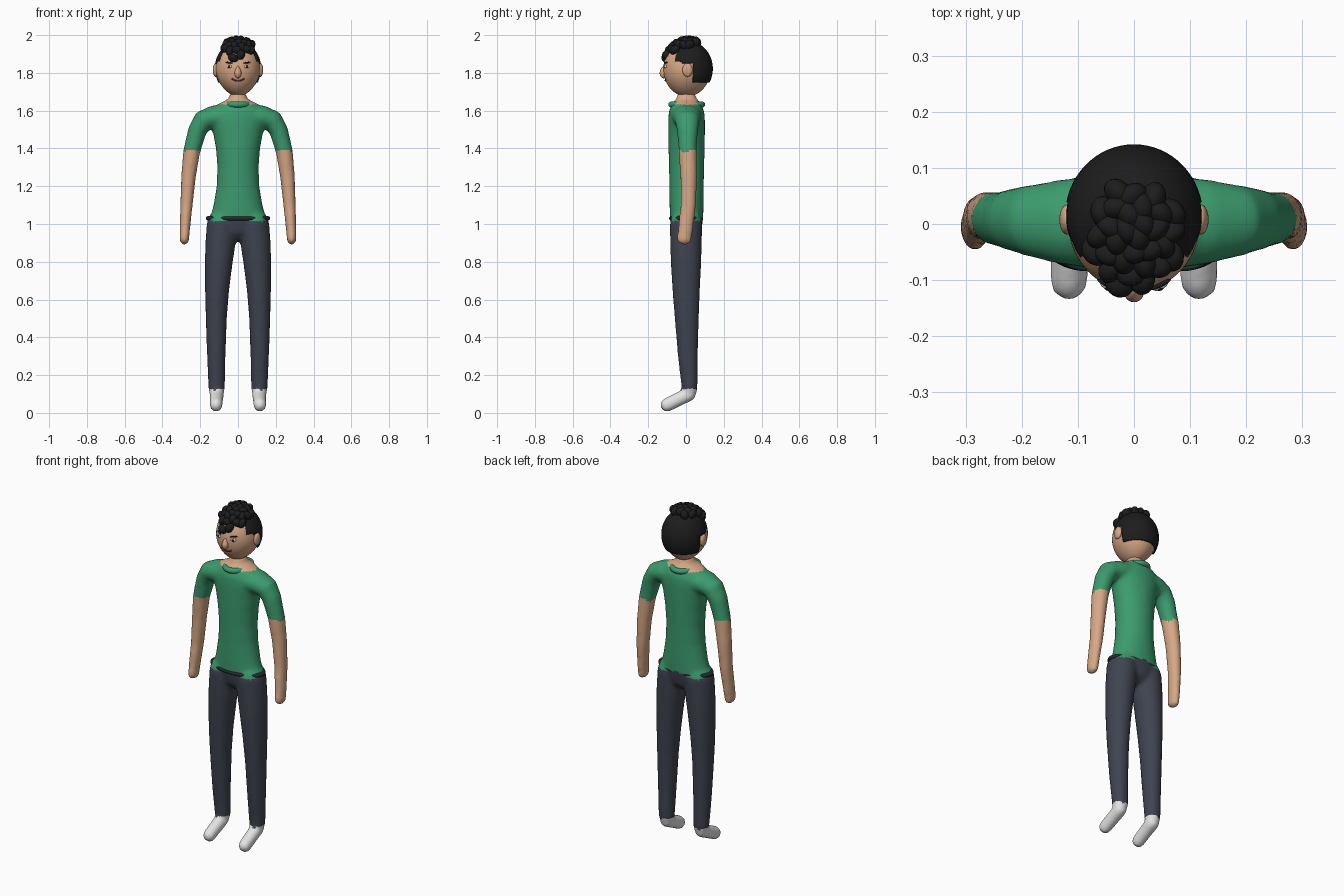
import bpy, bmesh, math
from mathutils import Vector, Matrix

if "Cube" in bpy.data.objects:
    bpy.data.objects.remove(bpy.data.objects["Cube"])


def material(name, rgb):
    m = bpy.data.materials.new(name)
    m.diffuse_color = (*rgb, 1)
    m.use_nodes = True
    m.node_tree.nodes["Principled BSDF"].inputs["Base Color"].default_value = m.diffuse_color
    return m


SKIN = material("skin", (0.68, 0.39, 0.24))
GREEN = material("shirt_green", (0.045, 0.33, 0.155))
NAVY = material("trouser_slate", (0.05, 0.057, 0.08))
WHITE = material("shoe_white", (0.78, 0.78, 0.78))
BLACK = material("hair_black", (0.012, 0.012, 0.012))
BELT = material("belt_charcoal", (0.02, 0.022, 0.028))
LIP = material("lip_brown", (0.16, 0.06, 0.045))


def finish(bm, name, *mats):
    bmesh.ops.recalc_face_normals(bm, faces=bm.faces)
    for f in bm.faces:
        f.smooth = True
    mesh = bpy.data.meshes.new(name)
    bm.to_mesh(mesh)
    bm.free()
    for m in mats:
        mesh.materials.append(m)
    ob = bpy.data.objects.new(name, mesh)
    bpy.context.collection.objects.link(ob)
    return ob


def loft(bm, rings, ref=(0, 1, 0), n=24):
    """Round-ended tube through rings of (x, y, z, side radius, ref radius)."""
    ref = Vector(ref)
    pts = [Vector(r[:3]) for r in rings]
    loops = []

    def ring(c, t, ru, rv):
        u = ref.cross(t).normalized()
        v = t.cross(u)
        loops.append([bm.verts.new(c + u * ru * math.cos(a) + v * rv * math.sin(a))
                      for a in (i * math.tau / n for i in range(n))])

    last = len(rings) - 1
    for i, r in enumerate(rings):
        t = (pts[min(i + 1, last)] - pts[max(i - 1, 0)]).normalized()
        ru, rv = r[3:]
        angles = [0]
        if i == 0:
            angles = [-80, -55, -28, 0]
        elif i == last:
            angles = [0, 28, 55, 80]
        for a in map(math.radians, angles):
            ring(pts[i] + t * min(ru, rv) * math.sin(a), t, ru * math.cos(a), rv * math.cos(a))
    for a, b in zip(loops, loops[1:]):
        for i in range(n):
            j = (i + 1) % n
            bm.faces.new((a[i], a[j], b[j], b[i]))
    bm.faces.new(loops[0])
    bm.faces.new(loops[-1])


def ball(bm, loc, size, rot=None, u=20, v=14):
    m = Matrix.Translation(loc) @ (rot or Matrix()) @ Matrix.Diagonal((*size, 1))
    return bmesh.ops.create_uvsphere(bm, u_segments=u, v_segments=v, radius=1, matrix=m)["verts"]


def ellipse_ring(name, z, yc, rx, ry, r, mat, n=48, k=10):
    bm = bmesh.new()
    g = []
    for i in range(n):
        a = i * math.tau / n
        g.append([bm.verts.new(((rx + r * math.cos(b)) * math.cos(a),
                                yc + (ry + r * math.cos(b)) * math.sin(a),
                                z + r * math.sin(b))) for b in (j * math.tau / k for j in range(k))])
    for i in range(n):
        for j in range(k):
            p, q = g[i], g[(i + 1) % n]
            bm.faces.new((p[j], q[j], q[(j + 1) % k], p[(j + 1) % k]))
    return finish(bm, name, mat)


# Body: torso, arms, legs and feet fused into one smooth skin
bm = bmesh.new()
torso = [(0.99, .140, .082), (1.03, .148, .088), (1.1, .130, .090), (1.2, .113, .091),
         (1.3, .109, .093), (1.4, .117, .096), (1.48, .132, .097), (1.55, .155, .097),
         (1.595, .150, .094), (1.63, .115, .080), (1.65, .075, .068), (1.668, .045, .055)]
loft(bm, [(0, .003, z, rx, ry) for z, rx, ry in torso[:-1]] + [(0, .003, 1.66, .05, .055)], n=32)
for s in (-1, 1):
    arm = [(.06, .003, 1.57, .062, .085), (.13, .004, 1.566, .062, .076), (.185, .006, 1.546, .057, .064),
           (.215, .008, 1.495, .050, .056), (.233, .008, 1.43, .047, .050), (.246, .010, 1.38, .045, .048),
           (.262, .014, 1.25, .039, .044), (.273, .012, 1.1, .033, .041), (.281, -.002, .98, .028, .040),
           (.284, -.010, .915, .025, .039)]
    loft(bm, [(s * r[0], *r[1:]) for r in arm])
    leg = [(.085, 0, 1.0, .080, .086), (.093, 0, .9, .080, .084), (.102, 0, .8, .074, .081),
           (.111, .001, .65, .064, .073), (.115, .004, .5, .056, .064), (.115, .010, .3, .049, .053),
           (.113, .019, .13, .044, .042)]
    loft(bm, [(s * r[0], *r[1:]) for r in leg])
    foot = [(.113, .016, .098, .037, .038), (.114, -.04, .072, .037, .036), (.116, -.102, .041, .037, .034)]
    loft(bm, [(s * r[0], *r[1:]) for r in foot], ref=(1, 0, 0))
body = finish(bm, "body", SKIN, GREEN, NAVY, WHITE)
mod = body.modifiers.new("fuse", "REMESH")
mod.mode, mod.voxel_size = "VOXEL", 0.011
mod = body.modifiers.new("soften", "SMOOTH")
mod.factor, mod.iterations = 0.5, 6
deps = bpy.context.evaluated_depsgraph_get()
fused = bpy.data.meshes.new_from_object(body.evaluated_get(deps))
body.modifiers.clear()
body.data = fused
fused.materials.clear()
for m in (SKIN, GREEN, NAVY, WHITE):
    fused.materials.append(m)


# Clothing colours by region, with slightly ragged hems
def region(c):
    x, y, z = abs(c.x), c.y, c.z
    if x > .19 and z < 1.385 + .010 * math.sin(70 * y + 40 * x):
        return 0
    if z > 1.632 and x < .14:
        return 0
    if z < .125 + .005 * math.sin(90 * x):
        return 3
    return 2 if z < 1.025 + .016 * math.cos(28 * c.x) * math.cos(9 * y) else 1


for p in fused.polygons:
    p.material_index = region(p.center)
    p.use_smooth = True

# Collar and belt, mostly sunk into the body
ellipse_ring("collar", 1.632, .004, .062, .082, .016, GREEN)
ellipse_ring("belt", 1.03, 0, .158, .078, .012, BELT)

# Head, narrowing towards the chin
HC, HR = Vector((0, .005, 1.82)), Vector((.118, .125, .145))
bm = bmesh.new()
for v in ball(bm, HC, HR, u=40, v=28):
    d = max(0, (HC.z - v.co.z) / HR.z)
    v.co.x *= 1 - .2 * d * d
finish(bm, "head", SKIN)


def face_y(x, z):
    return HC.y - HR.y * math.sqrt(1 - (x / HR.x) ** 2 - ((z - HC.z) / HR.z) ** 2)


# Nose, thinner at the bridge
bm = bmesh.new()
for v in ball(bm, (0, -.119, 1.805), (.019, .021, .034)):
    d = max(0, (v.co.z - 1.80) / .04)
    v.co.x *= 1 - .5 * d
    v.co.y += .008 * d
finish(bm, "nose", SKIN)

# Ears, eyes, pupils and brows on both sides
for side, s in (("left", 1), ("right", -1)):
    bm = bmesh.new()
    ball(bm, (s * .119, .008, 1.815), (.014, .027, .036))
    finish(bm, side + "_ear", SKIN)
    x, z = s * .047, 1.834
    y = face_y(x, z)
    turn = Matrix.Rotation(s * .45, 4, "Z")
    bm = bmesh.new()
    ball(bm, (x, y - .001, z), (.015, .007, .009), turn)
    finish(bm, side + "_eye", WHITE)
    bm = bmesh.new()
    ball(bm, (x, y - .006, z), (.007, .004, .0075), turn, 12, 8)
    finish(bm, side + "_pupil", BLACK)
    bm = bmesh.new()
    ball(bm, (x, face_y(x, 1.854) - .002, 1.854), (.021, .005, .0045),
         turn @ Matrix.Rotation(-s * .12, 4, "Y"), 12, 8)
    finish(bm, side + "_brow", BLACK)

# Smiling mouth
bm = bmesh.new()
mouth = [(x, 1.757 + 12 * x * x) for x in (-.03, -.02, -.01, 0, .01, .02, .03)]
loft(bm, [(x, face_y(x, z) - .001, z, .004, .004) for x, z in mouth], ref=(0, 0, 1), n=8)
finish(bm, "mouth", LIP)

# Hair cap, trimmed above the face and around the ears
CC, CR = Vector((0, .014, 1.822)), Vector((.123, .128, .145))
bm = bmesh.new()
ball(bm, CC, CR, u=64, v=48)


def trimmed(f):
    c = f.calc_center_median()
    limit = 1.862 if c.y < -.02 else 1.848 if c.y < .04 else 1.75
    return c.z < limit


bmesh.ops.delete(bm, geom=[f for f in bm.faces if trimmed(f)], context="FACES")
cap = finish(bm, "hair_cap", BLACK)
mod = cap.modifiers.new("thickness", "SOLIDIFY")
mod.thickness, mod.offset = .012, -1

# Curls spiralling over the crown and fringe
bm = bmesh.new()
N = 30
for i in range(N):
    a, r = i * 2.39996, math.sqrt((i + .3) / N)
    x, y = .076 * r * math.cos(a), -.022 + .088 * r * math.sin(a)
    n = Vector((x / CR.x, (y - CC.y) / CR.y, 0))
    z = CC.z + CR.z * math.sqrt(max(0, 1 - n.length_squared)) + .003
    normal = Vector((x / CR.x ** 2, (y - CC.y) / CR.y ** 2, (z - CC.z) / CR.z ** 2))
    rot = normal.to_track_quat("Z", "Y").to_matrix().to_4x4() @ Matrix.Rotation(a * 1.7, 4, "Z")
    ball(bm, (x, y, z), (.022, .029, .029), rot, 16, 10)
finish(bm, "hair_curls", BLACK)
